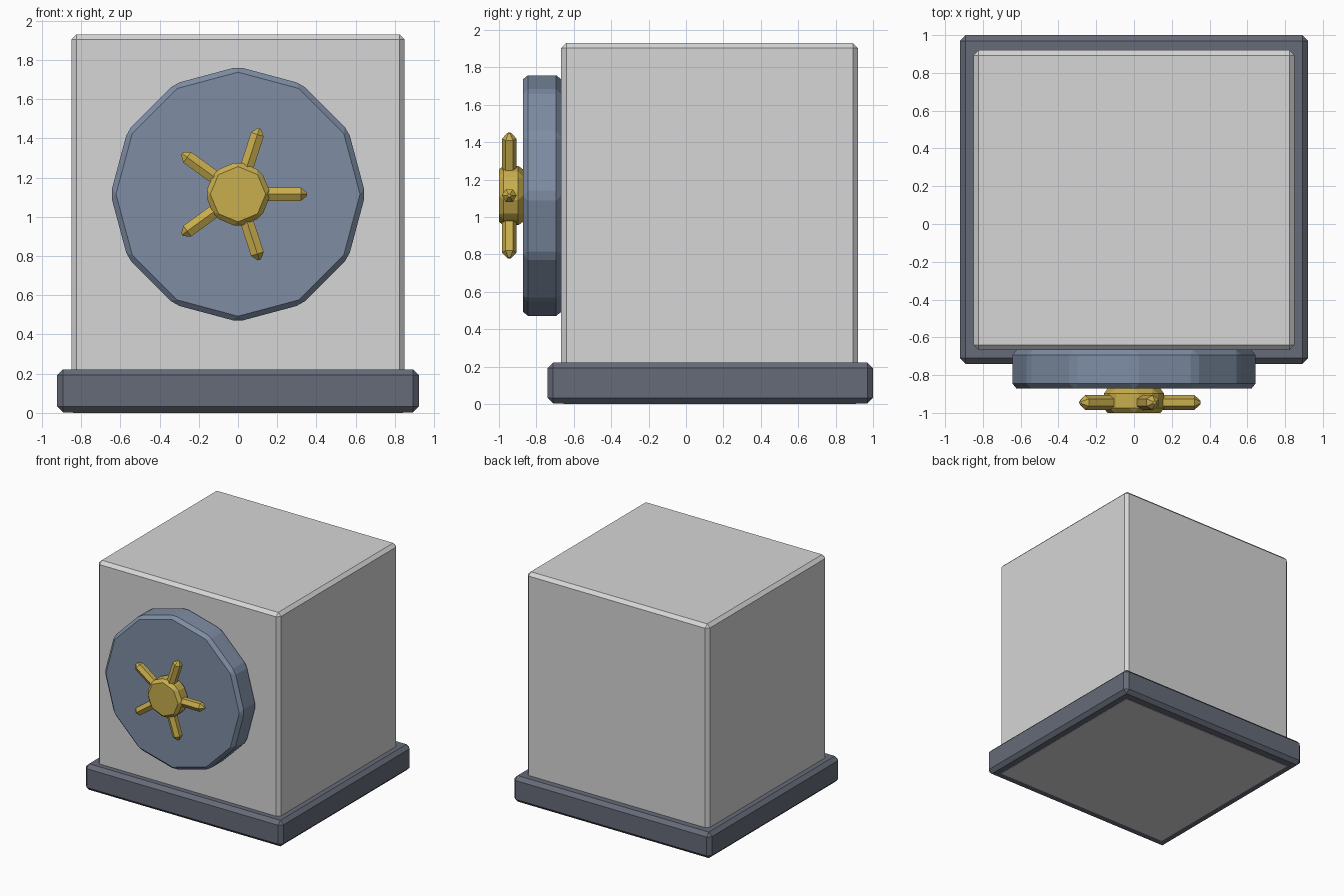
import bpy, bmesh, math
from mathutils import Matrix, Vector

if "Cube" in bpy.data.objects:
    bpy.data.objects.remove(bpy.data.objects["Cube"])


def mat(name, r, g, b):
    m = bpy.data.materials.new(name)
    m.diffuse_color = (r, g, b, 1)
    m.use_nodes = True
    m.node_tree.nodes["Principled BSDF"].inputs["Base Color"].default_value = m.diffuse_color
    return m


GREY = mat("light_grey", 0.67, 0.67, 0.67)
DARK = mat("dark_slate", 0.133, 0.147, 0.188)
BLUE = mat("steel_blue", 0.21, 0.267, 0.371)
GOLD = mat("gold", 0.58, 0.42, 0.075)
WHEEL_Z = 1.115


def finish(bm, name, material, bevel=0):
    if bevel:
        bmesh.ops.bevel(bm, geom=bm.edges[:], offset=bevel, segments=1,
                        affect='EDGES', clamp_overlap=True)
    bmesh.ops.recalc_face_normals(bm, faces=bm.faces[:])
    me = bpy.data.meshes.new(name)
    bm.to_mesh(me)
    bm.free()
    me.materials.append(material)
    ob = bpy.data.objects.new(name, me)
    bpy.context.collection.objects.link(ob)
    return ob


def box(name, lo, hi, material, bevel=0):
    bm = bmesh.new()
    lo, hi = Vector(lo), Vector(hi)
    bmesh.ops.create_cube(bm, size=1, matrix=Matrix.Translation((lo + hi) / 2)
                          @ Matrix.Diagonal((*(hi - lo), 1)))
    return finish(bm, name, material, bevel)


def disc(name, sides, radius, y0, y1, material, bevel):
    # extruded polygon facing -y, with corners at top and at the sides
    bm = bmesh.new()
    vs = [bm.verts.new((radius * math.cos(math.tau * i / sides), y0,
                        WHEEL_Z + radius * math.sin(math.tau * i / sides)))
          for i in range(sides)]
    face = bm.faces.new(vs)
    ext = bmesh.ops.extrude_face_region(bm, geom=[face])
    for v in ext["geom"]:
        if isinstance(v, bmesh.types.BMVert):
            v.co.y = y1
    return finish(bm, name, material, bevel)


def spoke(name, angle):
    # six-sided rod along +x with a tapered tip, turned about the wheel axis
    bm = bmesh.new()
    rings = []
    for x, r in ((0.08, 0.039), (0.32, 0.039), (0.352, 0.010)):
        rings.append([bm.verts.new((x, r * math.cos(math.tau * i / 6),
                                    r * math.sin(math.tau * i / 6)))
                      for i in range(6)])
    for a, b in zip(rings, rings[1:]):
        for i in range(6):
            j = (i + 1) % 6
            bm.faces.new((a[i], a[j], b[j], b[i]))
    bm.faces.new(rings[0])
    bm.faces.new(rings[-1])
    bm.transform(Matrix.Translation((0, -0.945, WHEEL_Z))
                 @ Matrix.Rotation(-angle, 4, 'Y'))
    return finish(bm, name, GOLD)


# plinth, safe body and the body's exposed underside
box("plinth", (-0.922, -0.74, 0.003), (0.922, 1.0, 0.222), DARK, 0.03)
box("safe_body", (-0.85, -0.667, 0.06), (0.85, 0.92, 1.93), GREY, 0.027)
box("underside_panel", (-0.84, -0.655, 0), (0.84, 0.908, 0.008), GREY)

# round door
disc("door", 12, 0.65, -0.667, -0.872, BLUE, 0.027)

# hand wheel
disc("wheel_hub", 8, 0.168, -0.872, -1.0, GOLD, 0.025)
for k in range(5):
    spoke(f"wheel_spoke_{k + 1}", math.tau * k / 5)
